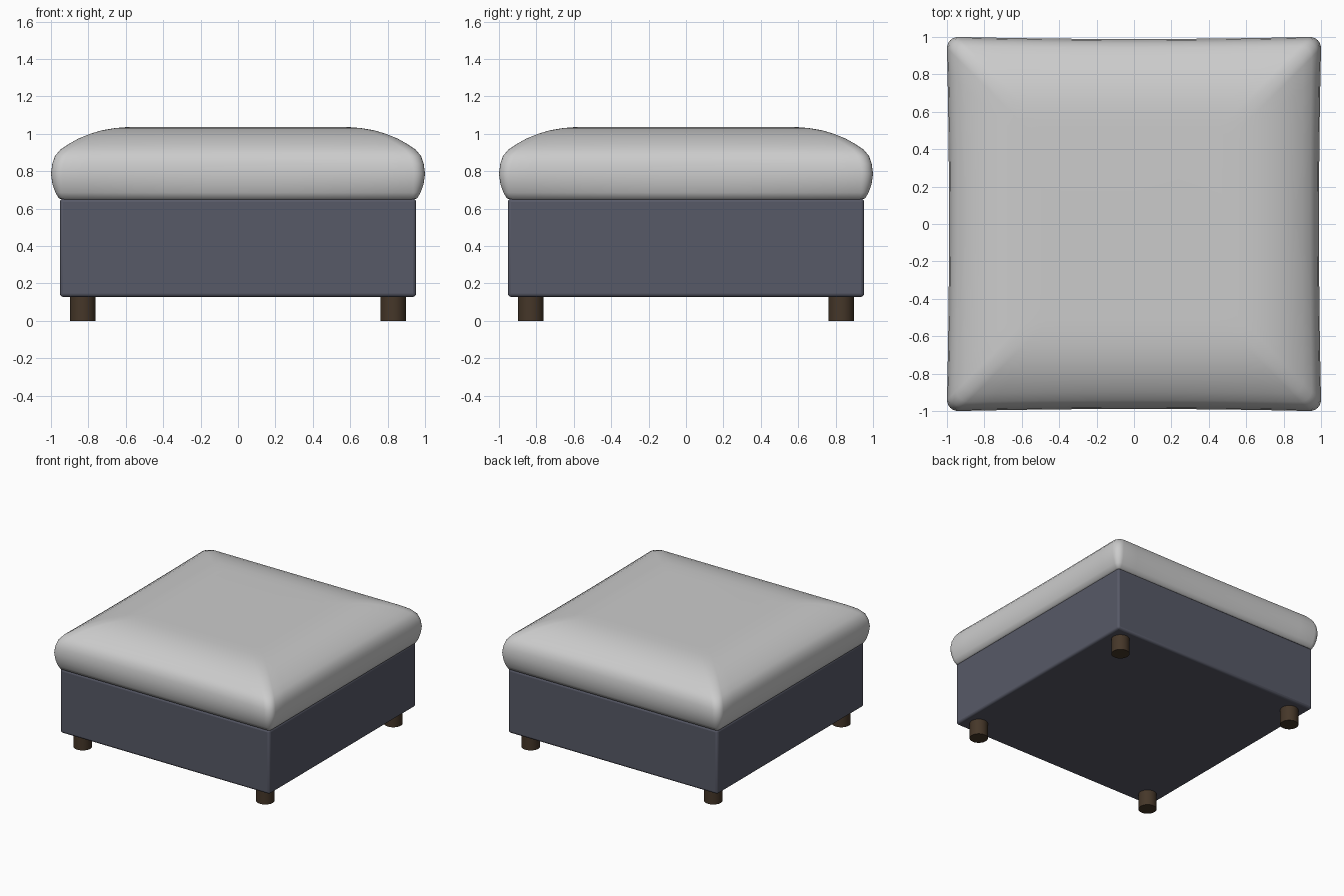
import bpy, bmesh, math

if "Cube" in bpy.data.objects:
    bpy.data.objects.remove(bpy.data.objects["Cube"])


def paint(obj, name, color):
    mat = bpy.data.materials.get(name) or bpy.data.materials.new(name)
    mat.diffuse_color = (*color, 1)
    mat.use_nodes = True
    mat.node_tree.nodes["Principled BSDF"].inputs["Base Color"].default_value = mat.diffuse_color
    obj.data.materials.append(mat)


def rounded_square(h, r, pinch, side=14, arc=6):
    """Outline of a rounded square whose sides bow slightly inwards."""
    pts = []
    for q in range(4):
        c, s = round(math.cos(q * math.pi / 2)), round(math.sin(q * math.pi / 2))
        local = [(h - pinch * (1 - (2 * i / side - 1) ** 2), (h - r) * (2 * i / side - 1))
                 for i in range(side)]
        local += [(h - r + r * math.cos(a), h - r + r * math.sin(a))
                  for a in (math.pi / 2 * k / arc for k in range(arc))]
        pts += [(x * c - y * s, x * s + y * c) for x, y in local]
    return pts


# Upholstered box base with softened edges
bpy.ops.mesh.primitive_cube_add(size=1, location=(0, 0, 0.39))
base = bpy.context.object
base.name = "base_box"
base.scale = (1.905, 1.905, 0.525)
bpy.ops.object.transform_apply(location=False, rotation=False, scale=True)
bev = base.modifiers.new("soft_edges", 'BEVEL')
bev.width, bev.segments = 0.018, 3
paint(base, "dark_fabric", (0.095, 0.1, 0.135))
bpy.ops.object.shade_smooth_by_angle()

# Puffy cushion lofted from rounded squares: half size, height, corner radius, side pinch
rings = [(0.94, 0.648, 0.02, 0), (0.958, 0.655, 0.025, 0), (0.976, 0.685, 0.04, 0.004),
         (0.992, 0.73, 0.055, 0.008), (1.0, 0.785, 0.06, 0.011), (0.993, 0.84, 0.06, 0.011),
         (0.978, 0.882, 0.06, 0.01), (0.95, 0.915, 0.06, 0.008), (0.905, 0.945, 0.06, 0.004),
         (0.85, 0.976, 0.06, 0), (0.79, 1.0, 0.06, 0), (0.73, 1.018, 0.06, 0),
         (0.66, 1.03, 0.06, 0), (0.59, 1.036, 0.06, 0), (0.5, 1.037, 0.06, 0)]
bm = bmesh.new()
loops = [[bm.verts.new((x, y, z)) for x, y in rounded_square(h, r, p)] for h, z, r, p in rings]
for low, high in zip(loops, loops[1:]):
    n = len(low)
    for i in range(n):
        j = (i + 1) % n
        bm.faces.new((low[i], low[j], high[j], high[i]))
bm.faces.new(loops[-1])
bm.faces.new(loops[0][::-1])
mesh = bpy.data.meshes.new("cushion")
bm.to_mesh(mesh)
bm.free()
cushion = bpy.data.objects.new("cushion", mesh)
bpy.context.collection.objects.link(cushion)
bpy.ops.object.select_all(action='DESELECT')
cushion.select_set(True)
bpy.context.view_layer.objects.active = cushion
bpy.ops.object.shade_smooth_by_angle(angle=math.radians(50))

# Four short round wooden legs
for sx, xn in ((-1, "left"), (1, "right")):
    for sy, yn in ((-1, "front"), (1, "back")):
        bpy.ops.mesh.primitive_cylinder_add(vertices=32, radius=0.069, depth=0.135,
                                            location=(sx * 0.83, sy * 0.83, 0.0675))
        leg = bpy.context.object
        leg.name = f"{yn}_{xn}_leg"
        paint(leg, "dark_wood", (0.06, 0.038, 0.022))
        bpy.ops.object.shade_smooth_by_angle()
